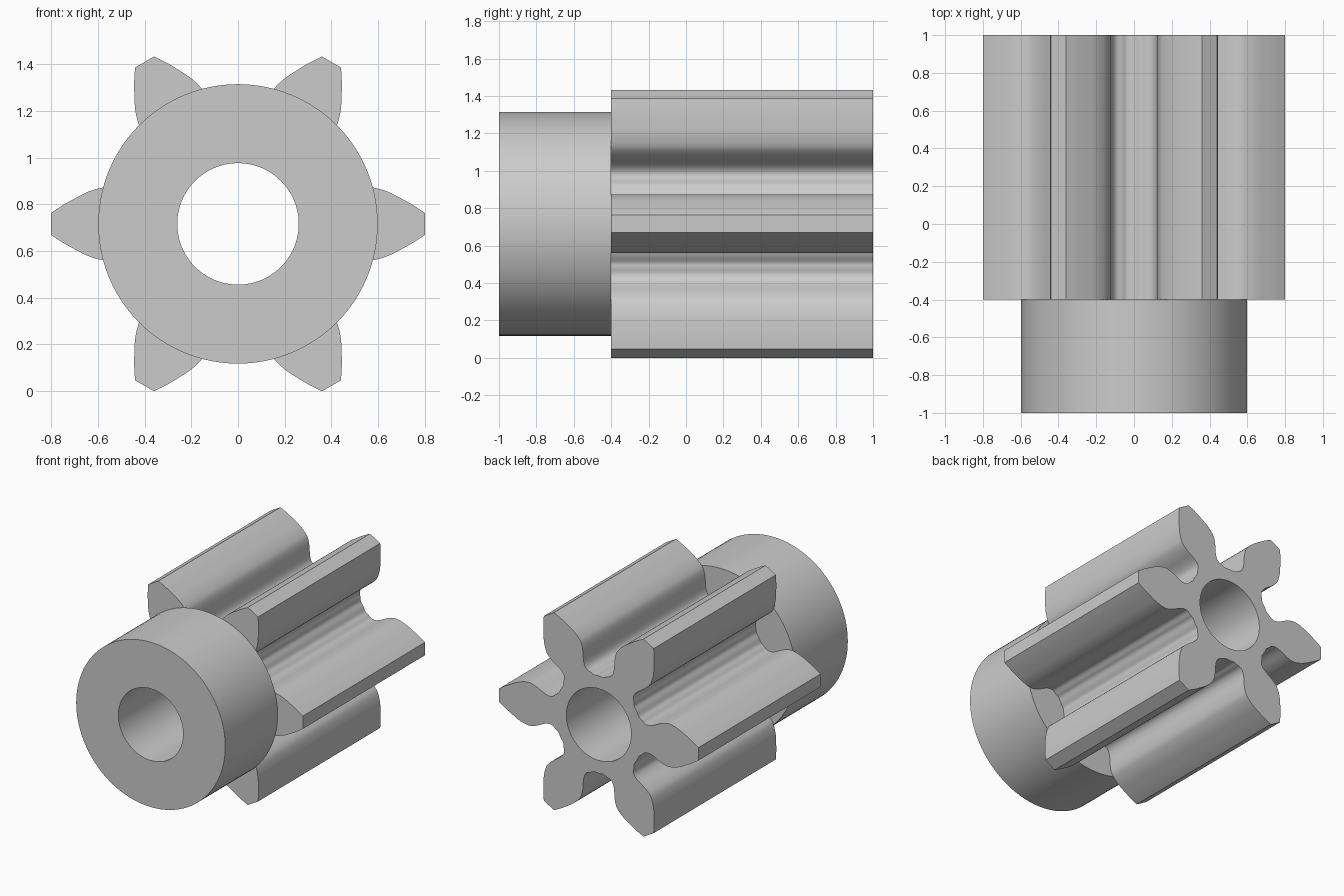
import bpy, bmesh, math
from mathutils import Vector

if "Cube" in bpy.data.objects:
    bpy.data.objects.remove(bpy.data.objects["Cube"])

AXIS_Z = 0.716
BORE = 0.26
TEETH = 6

# Single plain grey
grey = bpy.data.materials.new("light grey")
grey.use_nodes = True
grey.diffuse_color = (0.6, 0.6, 0.6, 1)
grey.node_tree.nodes["Principled BSDF"].inputs["Base Color"].default_value = grey.diffuse_color


def circle(radius, count=96):
    return [Vector((radius * math.cos(t), radius * math.sin(t)))
            for t in (2 * math.pi * i / count for i in range(count))]


def turned(p, angle):
    c, s = math.cos(angle), math.sin(angle)
    return Vector((p.x * c - p.y * s, p.x * s + p.y * c))


def spline(points, steps=4):
    """Smooth open curve through the points."""
    ext = [2 * points[0] - points[1]] + points + [2 * points[-1] - points[-2]]
    out = []
    for a, b, c, d in zip(ext, ext[1:], ext[2:], ext[3:]):
        for k in range(steps):
            t = k / steps
            out.append(0.5 * (2 * b + (c - a) * t + (2 * a - 5 * b + 4 * c - d) * t**2
                              + (3 * b - a - 3 * c + d) * t**3))
    return out + [points[-1]]


def gear_outline():
    # One tooth flank (distance out, half width), tip to root
    flank = [Vector(p) for p in (
        (0.8, 0.047), (0.75, 0.08), (0.7, 0.108), (0.64, 0.138), (0.58, 0.155),
        (0.54, 0.154), (0.49, 0.137), (0.44, 0.112), (0.4, 0.101),
        (0.37, 0.106), (0.345, 0.127))]
    half = math.pi / TEETH
    root = [turned(Vector((0.353, 0)), half * f) for f in (0.8, 1, 1.2)]
    # Gap from one tooth tip to the next
    far_side = [turned(Vector((p.x, -p.y)), 2 * half) for p in reversed(flank)]
    gap = spline(flank + root + far_side)
    return [turned(p, 2 * half * i) for i in range(TEETH) for p in gap]


def bored_prism(name, outline, y0, y1):
    bm = bmesh.new()
    for loop in (outline, circle(BORE)):
        vs = [bm.verts.new((p.x, y0, p.y + AXIS_Z)) for p in loop]
        for a, b in zip(vs, vs[1:] + vs[:1]):
            bm.edges.new((a, b))
    bmesh.ops.triangle_fill(bm, edges=bm.edges[:], use_beauty=True)
    ext = bmesh.ops.extrude_face_region(bm, geom=bm.faces[:], use_keep_orig=True)
    moved = [g for g in ext["geom"] if isinstance(g, bmesh.types.BMVert)]
    bmesh.ops.translate(bm, verts=moved, vec=(0, y1 - y0, 0))
    bmesh.ops.recalc_face_normals(bm, faces=bm.faces[:])
    mesh = bpy.data.meshes.new(name)
    bm.to_mesh(mesh)
    bm.free()
    mesh.materials.append(grey)
    obj = bpy.data.objects.new(name, mesh)
    bpy.context.collection.objects.link(obj)
    bpy.ops.object.select_all(action="DESELECT")
    obj.select_set(True)
    bpy.context.view_layer.objects.active = obj
    bpy.ops.object.shade_smooth_by_angle(angle=math.radians(30))
    return obj


# Plain collar at the front, toothed section behind it
bored_prism("hub_collar", circle(0.598), -1, -0.4)
bored_prism("gear_teeth", gear_outline(), -0.4, 1)
